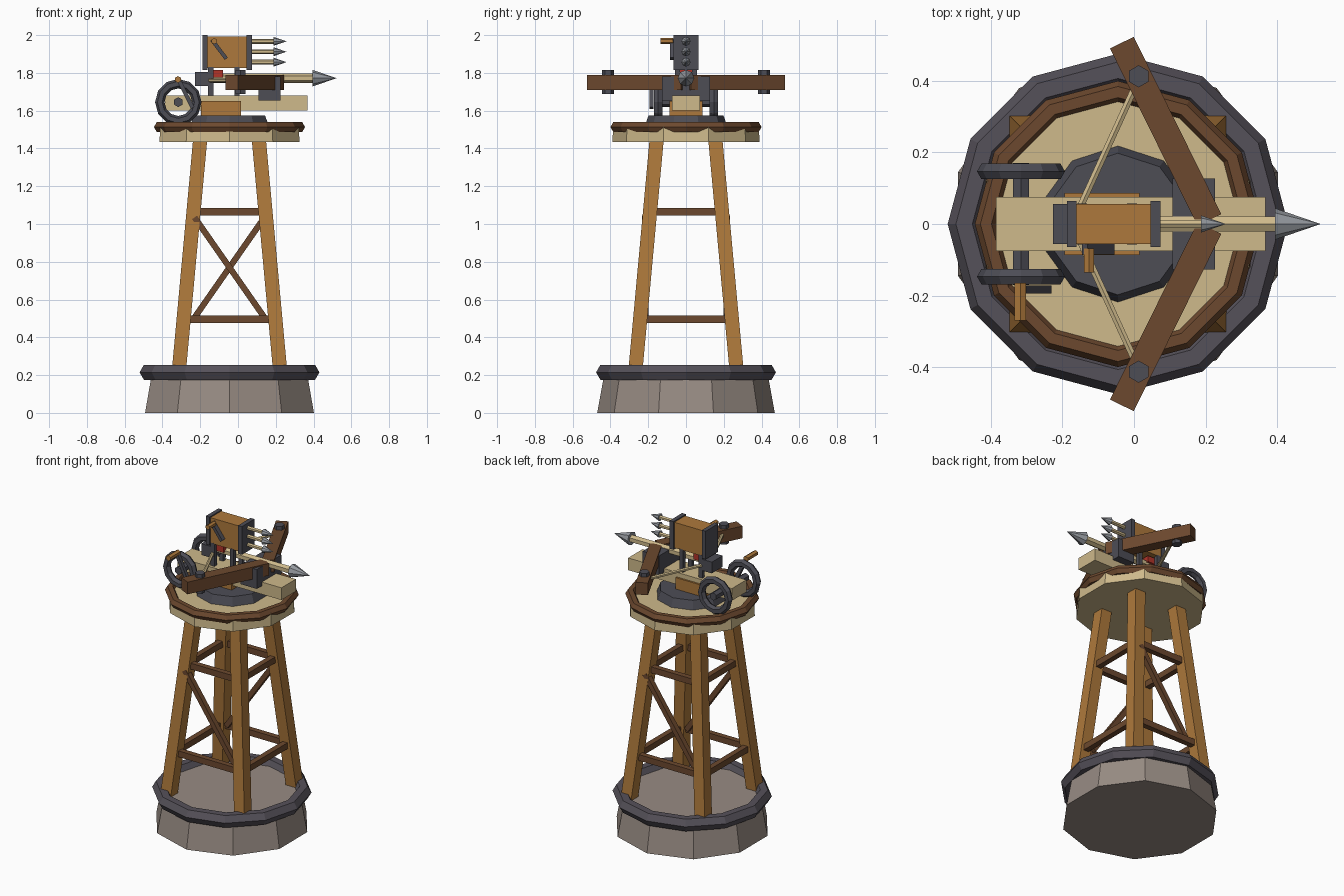
import bpy
from math import pi
from mathutils import Vector, Matrix

if "Cube" in bpy.data.objects:
    bpy.data.objects.remove(bpy.data.objects["Cube"])

CX = -0.045  # tower axis


def material(name, r, g, b):
    m = bpy.data.materials.new(name)
    m.diffuse_color = [(c / 255) ** 2.2 for c in (r, g, b)] + [1]
    m.use_nodes = True
    m.node_tree.nodes["Principled BSDF"].inputs["Base Color"].default_value = m.diffuse_color
    return m


WOOD = material("oak", 172, 120, 62)
DARK = material("dark_wood", 108, 74, 50)
PALE = material("pale_wood", 205, 184, 138)
STONE = material("stone", 150, 138, 130)
IRON = material("iron", 78, 78, 86)
RIM = material("rim_iron", 86, 82, 90)
STEEL = material("steel", 150, 154, 160)
RED = material("red", 175, 55, 45)


def finish(name, mat):
    o = bpy.context.object
    o.name = name
    o.data.materials.append(mat)
    return o


def box(name, lo, hi, mat):
    lo, hi = Vector(lo), Vector(hi)
    bpy.ops.mesh.primitive_cube_add(size=1)
    o = finish(name, mat)
    o.data.transform(Matrix.Translation((lo + hi) / 2) @ Matrix.Diagonal((*(hi - lo), 1)))
    return o


def frustum(name, a, b, r1, r2, mat, sides=6):
    """Tapered prism from a to b."""
    a, b = Vector(a), Vector(b)
    d = b - a
    bpy.ops.mesh.primitive_cone_add(vertices=sides, radius1=r1, radius2=r2, depth=d.length)
    o = finish(name, mat)
    rot = Matrix() if d.x == d.y == 0 else d.to_track_quat('Z', 'Y').to_matrix().to_4x4()
    o.data.transform(Matrix.Translation((a + b) / 2) @ rot)
    return o


def bar(name, a, b, w, h, mat):
    """Rectangular bar from a to b, w wide sideways and h thick."""
    a, b = Vector(a), Vector(b)
    d = b - a
    bpy.ops.mesh.primitive_cube_add(size=1)
    o = finish(name, mat)
    o.data.transform(Matrix.Translation((a + b) / 2)
                     @ d.to_track_quat('X', 'Z').to_matrix().to_4x4()
                     @ Matrix.Diagonal((d.length, w, h, 1)))
    return o


def ring(name, loc, R, r, mat, rot=(0, 0, 0)):
    bpy.ops.mesh.primitive_torus_add(major_segments=12, minor_segments=6, major_radius=R,
                                     minor_radius=r, location=loc, rotation=rot)
    return finish(name, mat)


def arrow(name, z, x0, x1, x2, r, head_r):
    frustum(name + "_shaft", (x0, 0, z), (x1, 0, z), r, r, PALE)
    frustum(name + "_head", (x1, 0, z), (x2, 0, z), head_r, 0, STEEL, 8)


# stone base and platform
frustum("stone_base", (CX, 0, 0), (CX, 0, .22), .47, .43, STONE, 10)
ring("base_rim", (CX, 0, .215), .43, .046, RIM)
frustum("platform", (CX, 0, 1.435), (CX, 0, 1.52), .39, .385, PALE, 10)
ring("platform_rim", (CX, 0, 1.513), .369, .031, DARK)

# splayed legs: square section kept level by shearing the top
for sx in (-1, 1):
    for sy in (-1, 1):
        leg = box("leg", (-.0375, -.0375, .2), (.0375, .0375, 1.45), WOOD)
        for v in leg.data.vertices:
            s = .27 if v.co.z < 1 else .155
            v.co.x += CX + sx * s
            v.co.y += sy * s

# horizontal rails and one diagonal on front and back
for z, s in ((.495, .244), (1.065, .191)):
    for k in (-1, 1):
        box("rail_x", (CX - s, k * s - .018, z - .02), (CX + s, k * s + .018, z + .02), DARK)
        box("rail_y", (CX + k * s - .018, -s, z - .02), (CX + k * s + .018, s, z + .02), DARK)
for k in (-1, 1):
    bar("diagonal_brace", (CX + k * .185, k * .216, 1.035), (CX - k * .185, k * .216, .505),
        .034, .032, DARK)

# turntable, pedestal and stock
frustum("turntable", (CX, 0, 1.515), (CX, 0, 1.575), .22, .198, IRON, 10)
box("pedestal", (-.195, -.087, 1.57), (.015, .087, 1.65), WOOD)
box("stock", (-.386, -.075, 1.6), (.368, .075, 1.68), PALE)

# winch wheels, axle and crank
WX, WZ = -.316, 1.645
frustum("winch_axle", (WX, -.17, WZ), (WX, .17, WZ), .026, .026, IRON)
for k in (-1, 1):
    ring("winch_wheel", (WX, k * .147, WZ), .098, .025, IRON, (pi / 2, 0, 0))
bar("crank_arm", (-.31, -.183, 1.755), (-.24, -.183, 1.615), .022, .022, IRON)
frustum("crank_handle", (-.318, -.165, 1.765), (-.318, -.27, 1.765), .018, .018, WOOD)

# bow mount, arms, tip bolts and strings
box("bow_mount", (.108, -.127, 1.655), (.226, .127, 1.782), IRON)
for k in (-1, 1):
    bar("bow_arm", (.211, k * .011, 1.75), (-.034, k * .507, 1.75), .074, .08, DARK)
    frustum("bow_tip_bolt", (.013, k * .413, 1.688), (.013, k * .413, 1.815), .031, .031, IRON)
    frustum("bow_string", (.013, k * .405, 1.76), (-.172, 0, 1.76), .011, .011, PALE)

# main bolt, nock block and trigger
arrow("main_bolt", 1.772, -.17, .394, .522, .025, .044)
box("nock_block", (-.227, -.056, 1.73), (-.142, .056, 1.804), IRON)
box("trigger_block", (-.14, -.035, 1.775), (-.08, .035, 1.815), RED)

# magazine with end plates, posts and spare bolts
for x in (-.145, -.005):
    for k in (-1, 1):
        box("magazine_post", (x - .014, k * .045 - .012, 1.675), (x + .014, k * .045 + .012, 1.83), IRON)
box("magazine", (-.165, -.056, 1.825), (.05, .056, 1.993), WOOD)
box("magazine_back_plate", (-.188, -.065, 1.815), (-.161, .065, 2), IRON)
box("magazine_front_plate", (.046, -.065, 1.815), (.074, .065, 2), IRON)
for z in (1.857, 1.912, 1.967):
    arrow("spare_bolt", z, .05, .187, .257, .013, .024)

# magazine lever
bar("lever_arm", (-.138, -.07, 1.975), (-.062, -.07, 1.875), .03, .02, IRON)
frustum("lever_handle", (-.126, -.068, 1.968), (-.126, -.136, 1.968), .016, .016, WOOD)
